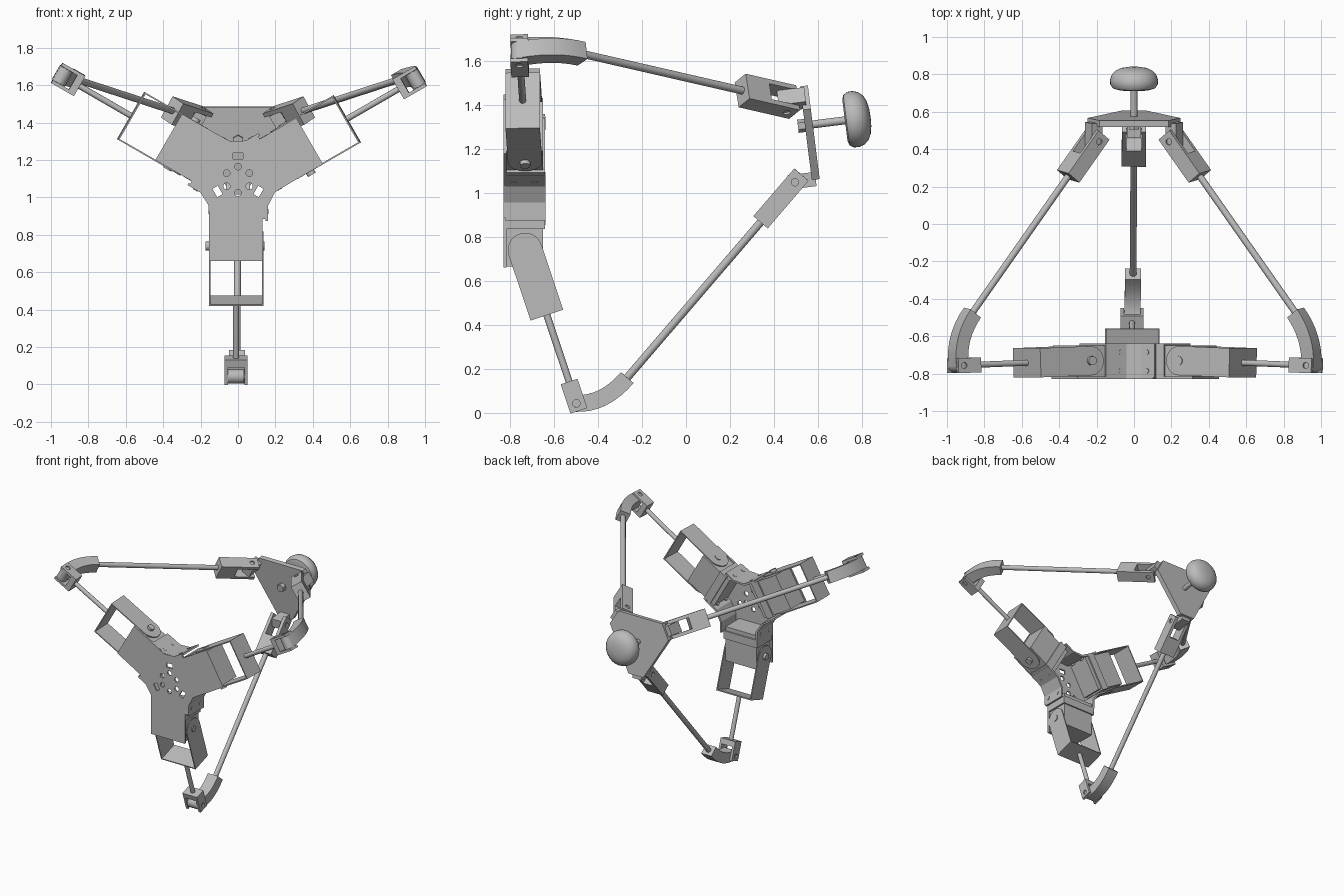
import bpy, bmesh, math
from mathutils import Matrix, Vector

cube = bpy.data.objects.get("Cube")
if cube:
    bpy.data.objects.remove(cube, do_unlink=True)

grey = bpy.data.materials.new("plain_grey")
grey.use_nodes = True
grey.diffuse_color = (0.5, 0.5, 0.5, 1)
grey.node_tree.nodes["Principled BSDF"].inputs["Base Color"].default_value = grey.diffuse_color

T, R, rad = Matrix.Translation, Matrix.Rotation, math.radians
SIDE = Matrix(((0, 0, 1, 0), (1, 0, 0, 0), (0, 1, 0, 0), (0, 0, 0, 1)))  # outline in y, z
FRONT = R(rad(90), 4, 'X')                                              # outline in x, z


def add_mesh(name, me, smooth=False):
    me.materials.clear()
    me.materials.append(grey)
    for p in me.polygons:
        p.use_smooth = smooth
    if smooth:
        me.set_sharp_from_angle(angle=rad(35))
    ob = bpy.data.objects.new(name, me)
    bpy.context.collection.objects.link(ob)
    return ob


def add_bm(name, bm, smooth=False):
    bmesh.ops.recalc_face_normals(bm, faces=bm.faces)
    me = bpy.data.meshes.new(name)
    bm.to_mesh(me)
    bm.free()
    return add_mesh(name, me, smooth)


def box(name, m, lo, hi):
    lo, hi = Vector(lo), Vector(hi)
    bm = bmesh.new()
    bmesh.ops.create_cube(bm, size=1, matrix=m @ T((lo + hi) / 2) @ Matrix.Diagonal((*(hi - lo), 1)))
    return add_bm(name, bm)


def rod(name, a, b, r, sides=20):
    a, b = Vector(a), Vector(b)
    m = T((a + b) / 2) @ (b - a).to_track_quat('Z', 'Y').to_matrix().to_4x4()
    bm = bmesh.new()
    bmesh.ops.create_cone(bm, cap_ends=True, segments=sides, radius1=r, radius2=r,
                          depth=(b - a).length, matrix=m)
    return add_bm(name, bm, True)


def prism(name, loops, m, lo, hi):
    """Flat outline with holes, extruded along local z from lo to hi."""
    cu = bpy.data.curves.new(name, 'CURVE')
    cu.dimensions, cu.fill_mode, cu.extrude = '2D', 'BOTH', (hi - lo) / 2
    for loop in loops:
        sp = cu.splines.new('POLY')
        sp.points.add(len(loop) - 1)
        for p, (x, y) in zip(sp.points, loop):
            p.co = (x, y, 0, 1)
        sp.use_cyclic_u = True
    ob = bpy.data.objects.new(name + "_outline", cu)
    bpy.context.collection.objects.link(ob)
    bpy.context.view_layer.update()
    me = bpy.data.meshes.new_from_object(ob.evaluated_get(bpy.context.evaluated_depsgraph_get()))
    bpy.data.objects.remove(ob, do_unlink=True)
    me.transform(m @ T((0, 0, (lo + hi) / 2)))
    return add_mesh(name, me)


def arc(cx, cy, r, start=0, end=360, n=16):
    full = end - start == 360
    return [(cx + r * math.cos(rad(start + (end - start) * i / (n if full else n - 1))),
             cy + r * math.sin(rad(start + (end - start) * i / (n if full else n - 1))))
            for i in range(n)]


def turn(p, deg):
    c, s = math.cos(rad(deg)), math.sin(rad(deg))
    return (p[0] * c - p[1] * s, p[0] * s + p[1] * c)


def fork(name, m, w, d, back, base, tip, cheek):
    """Forked block: pin at the origin, solid base towards local +z."""
    box(name + "_base", m, (-w, -d, back - base), (w, d, back))
    for s, tag in ((-1, "right"), (1, "left")):
        lo, hi = sorted((s * w, s * (w - cheek)))
        prism(f"{name}_{tag}_cheek", [[(-d, -tip), (d, -tip), (d, back - base), (-d, back - base)],
                                      arc(0, 0, 0.017)], m @ SIDE, lo, hi)
    rod(name + "_pin", m @ Vector((-w + 0.01, 0, 0)), m @ Vector((w - 0.01, 0, 0)), 0.017)


def elbow(name, p0, p1, p2, side):
    """Rectangular bar swept along a bend."""
    bm, rings = bmesh.new(), []
    for i in range(9):
        t = i / 8
        p = p0 * (1 - t) ** 2 + p1 * 2 * t * (1 - t) + p2 * t * t
        d = ((p1 - p0) * (1 - t) + (p2 - p1) * t).normalized()
        up = d.cross(side).normalized()
        sd = up.cross(d)
        rings.append([bm.verts.new(p + sd * a * 0.043 + up * b * 0.038)
                      for a, b in ((-1, -1), (1, -1), (1, 1), (-1, 1))])
    for r0, r1 in zip(rings, rings[1:]):
        for k in range(4):
            bm.faces.new((r0[k], r0[k - 1], r1[k - 1], r1[k]))
    bm.faces.new(rings[0])
    bm.faces.new(rings[-1])
    add_bm(name, bm, True)


# Front plate of the hub, with bolt holes and slots
hub = T((0, 0, 1.095))
lobe = [(.16, -.14), (.16, -.21), (.13, -.21), (.13, -.435), (-.155, -.435), (-.155, -.14)]
outline = [turn(p, -120 * k) for k in range(3) for p in lobe]
holes = [arc(*turn((.07, 0), 30 + 60 * k), 0.018) for k in range(6)]
slot = [(-.026, .11), (.026, .11), (.026, .143), (-.026, .143)]
holes += [[turn(p, 120 * k) for p in slot] for k in range(3)]
prism("hub_front_plate", [outline] + holes, hub @ FRONT, 0.815, 0.828)

# Moving platform: truncated triangle facing back
plat = T((0, 0.558, 1.308)) @ R(rad(7.2), 4, 'X')
tri = [turn(p, -120 * k) for k in range(3) for p in ((.062, -.25), (-.062, -.25))]
prism("platform_plate", [tri], plat @ FRONT, -0.018, 0.018)

angles = {"lower": 0, "upper_left": 120, "upper_right": -120}
for name, a in angles.items():
    spin = R(rad(-a), 4, 'Y')
    arm = hub @ spin

    # Hub wall between neighbouring arms, and its screw heads
    wall = [(.16, -.22), (.16, -.14), (.198, -.067), (.285, -.014),
            (.279, 0), (.188, -.055), (.147, -.137), (.147, -.22)]
    prism(name + "_hub_wall", [wall], arm @ FRONT, 0.638, 0.82)
    for y in (-.785, -.685):
        rod(name + "_wall_screw", arm @ Vector((.15, y, -.17)), arm @ Vector((.164, y, -.17)), 0.014)
        rod(name + "_wall_screw", arm @ Vector((-.13, y, -.17)), arm @ Vector((-.158, y, -.17)), 0.014)

    # Motor block
    box(name + "_motor", arm, (-.14, -.817, -.43), (.12, -.65, -.17))
    box(name + "_motor_mount", arm, (-.153, -.815, -.26), (.132, -.64, -.2))

    # Swinging bracket with round ears, open in the middle
    link = arm @ T((-.01, -.731, -.355)) @ R(rad(18.5 if a == 0 else -2), 4, 'X')
    ear = [(-.078, -.31), (.078, -.31)] + arc(0, 0, 0.078, 0, 180, 14)
    for x, tag in ((-.146, "right"), (.138, "left")):
        prism(f"{name}_bracket_{tag}_ear", [ear], link @ SIDE, x, x + 0.008)
    box(name + "_bracket_end", link, (-.146, -.078, -.312), (.146, .078, -.304))
    rod(name + "_pivot_boss", link @ Vector((-.165, 0, 0)), link @ Vector((.152, 0, 0)), 0.024)
    rod(name + "_inner_rod", link @ Vector((0, 0, -.305)), link @ Vector((0, 0, -.655)), 0.016)

    # Outer joint fork
    joint = link @ T((0, 0, -.735))
    fork(name + "_elbow_fork", joint, 0.062, 0.04, 0.105, 0.04, 0.035, 0.018)

    # Bent elbow and long rod to the platform
    corner = plat @ spin
    pin = corner @ Vector((0, -.095, -.25))
    start = Vector((math.copysign(.875, a), -.49, 1.635)) if a else Vector((-.005, -.28, .145))
    d = (pin - start).normalized()
    side = (arm.to_3x3() @ Vector((1, 0, 0))).normalized()
    centre = joint.translation
    elbow(name + "_elbow", centre, start - d * 0.14, start + d * 0.02, side)
    rod(name + "_elbow_hub", centre - side * 0.043, centre + side * 0.043, 0.038)
    rod(name + "_outer_rod", start, pin - d * 0.2, 0.018)

    # Platform fork and the lug it grips
    z = -d
    y = z.cross(corner.to_3x3() @ Vector((1, 0, 0))).normalized()
    m = Matrix((y.cross(z), y, z)).transposed().to_4x4()
    m.translation = pin
    fork(name + "_platform_fork", m, 0.065, 0.043, 0.24, 0.13, 0.045, 0.024)
    box(name + "_platform_lug", corner, (-.038, -.125, -.28), (.038, 0, -.215))

# Handle: nut, stem and domed knob
handle = plat @ R(rad(-90), 4, 'X')
at = lambda h: handle @ Vector((0, 0, h))
rod("handle_nut", at(-.05), at(-.015), 0.03, 6)
rod("handle_stem", at(-.04), at(.17), 0.018)
profile = [(0, .165), (.095, .165), (.115, .172), (.127, .19), (.128, .215),
           (.12, .24), (.103, .26), (.075, .274), (.04, .281), (0, .283)]
bm = bmesh.new()
vs = [bm.verts.new((r, 0, h)) for r, h in profile]
es = [bm.edges.new(pair) for pair in zip(vs, vs[1:])]
bmesh.ops.spin(bm, geom=vs + es, axis=(0, 0, 1), cent=(0, 0, 0), angle=math.tau, steps=40)
bmesh.ops.remove_doubles(bm, verts=bm.verts, dist=0.0005)
bm.transform(handle)
add_bm("handle_knob", bm, True)
